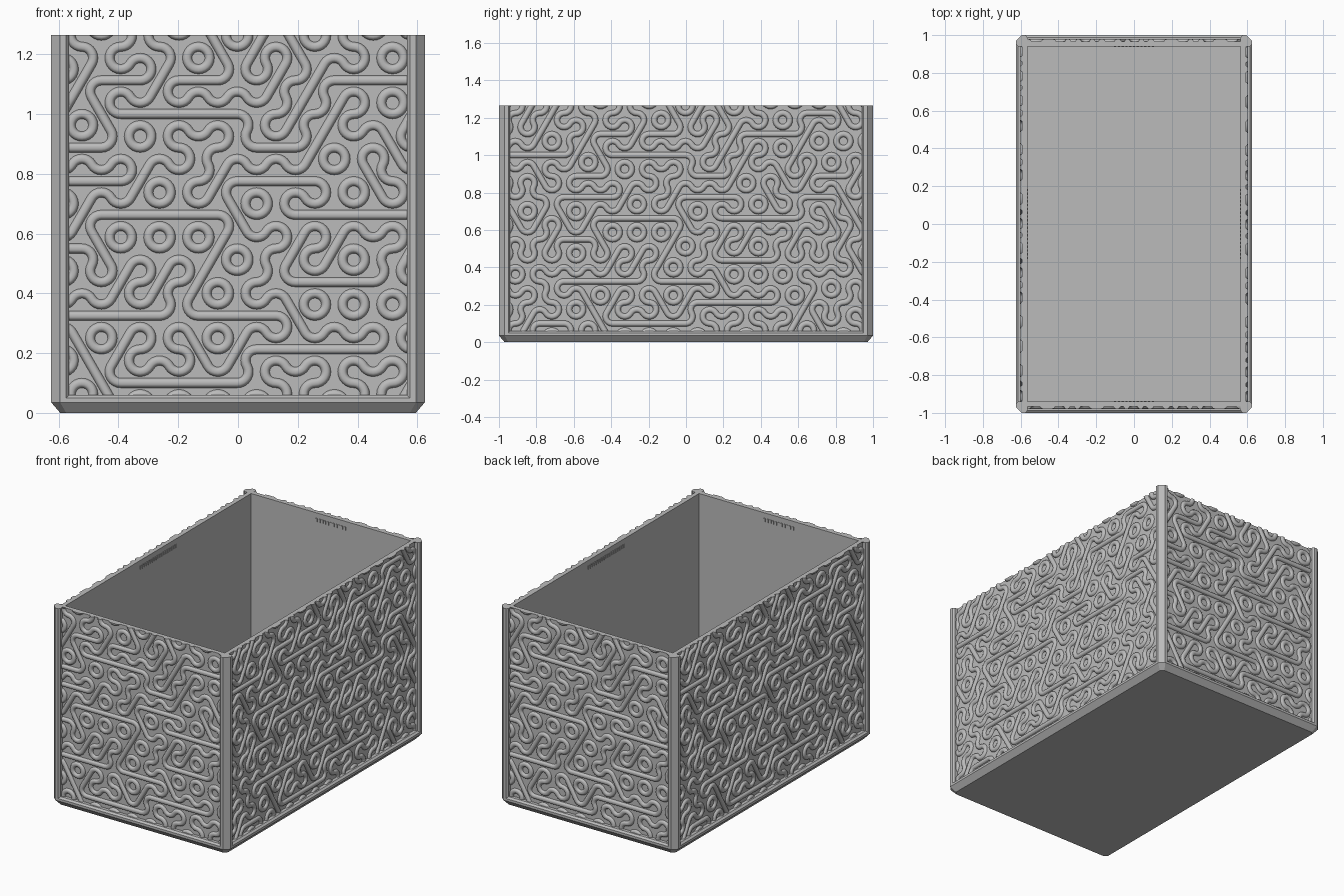
import bpy, bmesh, math, random
from mathutils import Matrix, Vector

random.seed(5)
if "Cube" in bpy.data.objects:
    bpy.data.objects.remove(bpy.data.objects["Cube"], do_unlink=True)

HX, HY, TOP = 0.625, 1.0, 1.265      # half width, half depth, height
PANEL, INNER = 0.033, 0.06           # insets of the panel face and the cavity
EDGE = 0.075                         # hexagon tile edge

grey = bpy.data.materials.new("light grey")
grey.use_nodes = True
grey.diffuse_color = (0.5, 0.5, 0.5, 1)
grey.node_tree.nodes["Principled BSDF"].inputs["Base Color"].default_value = (0.5, 0.5, 0.5, 1)


def finish(name, bm, smooth=False):
    bmesh.ops.recalc_face_normals(bm, faces=bm.faces)
    mesh = bpy.data.meshes.new(name)
    bm.to_mesh(mesh)
    bm.free()
    mesh.materials.append(grey)
    ob = bpy.data.objects.new(name, mesh)
    bpy.context.collection.objects.link(ob)
    if smooth:
        bpy.ops.object.select_all(action='DESELECT')
        ob.select_set(True)
        bpy.context.view_layer.objects.active = ob
        bpy.ops.object.shade_smooth_by_angle(angle=math.radians(40))
    return ob


def bridge(bm, a, b):
    n = len(a)
    for i in range(n):
        bm.faces.new((a[i], a[(i + 1) % n], b[(i + 1) % n], b[i]))


# Box shell: stacked rectangular outlines, from the underside up, over the rim and down inside
def outline(bm, z, inset, cut):
    x, y = HX - inset, HY - inset
    pts = [(x - cut, -y), (x, cut - y), (x, y - cut), (x - cut, y),
           (cut - x, y), (-x, y - cut), (-x, cut - y), (cut - x, -y)]
    return [bm.verts.new((px, py, z)) for px, py in pts]


bm = bmesh.new()
loops = [outline(bm, *p) for p in (
    (0, 0.03, 0.02), (0.035, 0, 0.03), (0.05, 0, 0.03), (0.06, 0.012, 0.03),
    (0.06, PANEL, 0), (TOP, PANEL, 0), (TOP, INNER, 0), (0.04, INNER, 0))]
for lower, upper in zip(loops, loops[1:]):
    bridge(bm, lower, upper)
bm.faces.new(loops[0])
bm.faces.new(loops[-1])
bmesh.ops.remove_doubles(bm, verts=bm.verts, dist=1e-5)
finish("box_shell", bm)

# Corner posts with chamfered outer edges
POST = [(0.03, 0), (0.05, 0), (0.06, 0.012), (0.06, 0.06),
        (0.012, 0.06), (0, 0.05), (0, 0.03)]
for sx, side in ((1, "left"), (-1, "right")):
    for sy, end in ((-1, "front"), (1, "back")):
        bm = bmesh.new()
        rings = [[bm.verts.new((sx * (HX - u), sy * (HY - v), z)) for u, v in POST]
                 for z in (0.035, TOP)]
        bridge(bm, *rings)
        for ring in rings:
            bm.faces.new(ring)
        finish(f"{end}_{side}_post", bm)

# Tile map, bottom row first: H level, R rising, F falling strand, A and B three arcs, dot free
TILES = [".....HHH........", "....FR...HHHBRA.", "...HHH.HH...BAA.", ".......RA..H....",
         "...H............", ".FR..HHHFBHHH...", ".B.HH...HHA.....", "....H....HRA....",
         ".HH..HHH...BRA..", "..RA...H....HRA.", "......AF........"]
TILES = ["".join(random.choice("AABBRRFFH") if c == "." else c for c in row) for row in TILES]
ARCS = {"H": (90, 270), "R": (150, 330), "F": (30, 210),
        "A": (90, 210, 330), "B": (30, 150, 270)}
STRAIGHT = {"H": 0, "R": 60, "F": 120}
RIDGE = [(-0.016, -0.003), (-0.016, 0), (-0.011, 0.009), (-0.005, 0.012),
         (0.005, 0.012), (0.011, 0.009), (0.016, 0), (0.016, -0.003)]


# Sweep the ridge section along (point, sideways) pairs; panel space is x across, z up, -y out
def sweep(bm, path):
    rings = [[bm.verts.new((p.x + s.x * w, -h, p.y + s.y * w)) for w, h in RIDGE]
             for p, s in path]
    for a, b in zip(rings, rings[1:]):
        bridge(bm, a, b)


def polar(deg, r=1.0):
    return Vector((math.cos(math.radians(deg)), math.sin(math.radians(deg)))) * r


def strands(half):
    bm = bmesh.new()
    width = EDGE * math.sqrt(3)
    for r, row in enumerate(TILES):
        for i, kind in enumerate(row):
            c = Vector(((i - 8) * width + (0 if r % 2 else width / 2) - 0.0025,
                        0.1 + 1.5 * EDGE * r))
            if abs(c.x) > half + width:
                continue
            for v in ARCS[kind]:
                hub = c + polar(v, EDGE)
                sweep(bm, [(hub + polar(v + 120 + 15 * k, EDGE / 2), polar(v + 120 + 15 * k))
                           for k in range(9)])
            if kind in STRAIGHT:
                d = STRAIGHT[kind]
                sweep(bm, [(c + polar(d, s * width / 2), polar(d + 90)) for s in (-1, 1)])
    bmesh.ops.remove_doubles(bm, verts=bm.verts, dist=1e-4)
    # Trim to the panel and cap the cut ends
    for co, no in (((half, 0, 0), (1, 0, 0)), ((-half, 0, 0), (-1, 0, 0)),
                   ((0, 0, TOP), (0, 0, 1)), ((0, 0, 0.058), (0, 0, -1))):
        geom = bm.verts[:] + bm.edges[:] + bm.faces[:]
        bmesh.ops.bisect_plane(bm, geom=geom, plane_co=co, plane_no=no, clear_outer=True)
    bmesh.ops.holes_fill(bm, edges=[e for e in bm.edges if e.is_boundary], sides=0)
    return bm


# Small ribbed strip inside each wall, below the rim
def ribs(half, count):
    bm = bmesh.new()
    step = 2 * half / count
    for k in range(count):
        place = Matrix.Translation((-half + step * (k + 0.5), INNER - PANEL, TOP - 0.045))
        bmesh.ops.create_cube(bm, size=1, matrix=place @ Matrix.Diagonal(
            (step * 0.6, 0.008, 0.022, 1)))
    return bm


# Dress the four walls by turning each panel about the vertical
for name, turn, half, depth, strip in (
        ("front", 0, HX, HY, 0.11), ("left", 90, HY, HX, 0.19),
        ("back", 180, HX, HY, 0.11), ("right", 270, HY, HX, 0.19)):
    place = Matrix.Rotation(math.radians(turn), 4, 'Z') @ Matrix.Translation((0, PANEL - depth, 0))
    for part, bm, smooth in (("strands", strands(half - 0.057), True),
                             ("inner_ribs", ribs(strip, round(strip * 100)), False)):
        bmesh.ops.transform(bm, matrix=place, verts=bm.verts)
        finish(f"{name}_{part}", bm, smooth)
